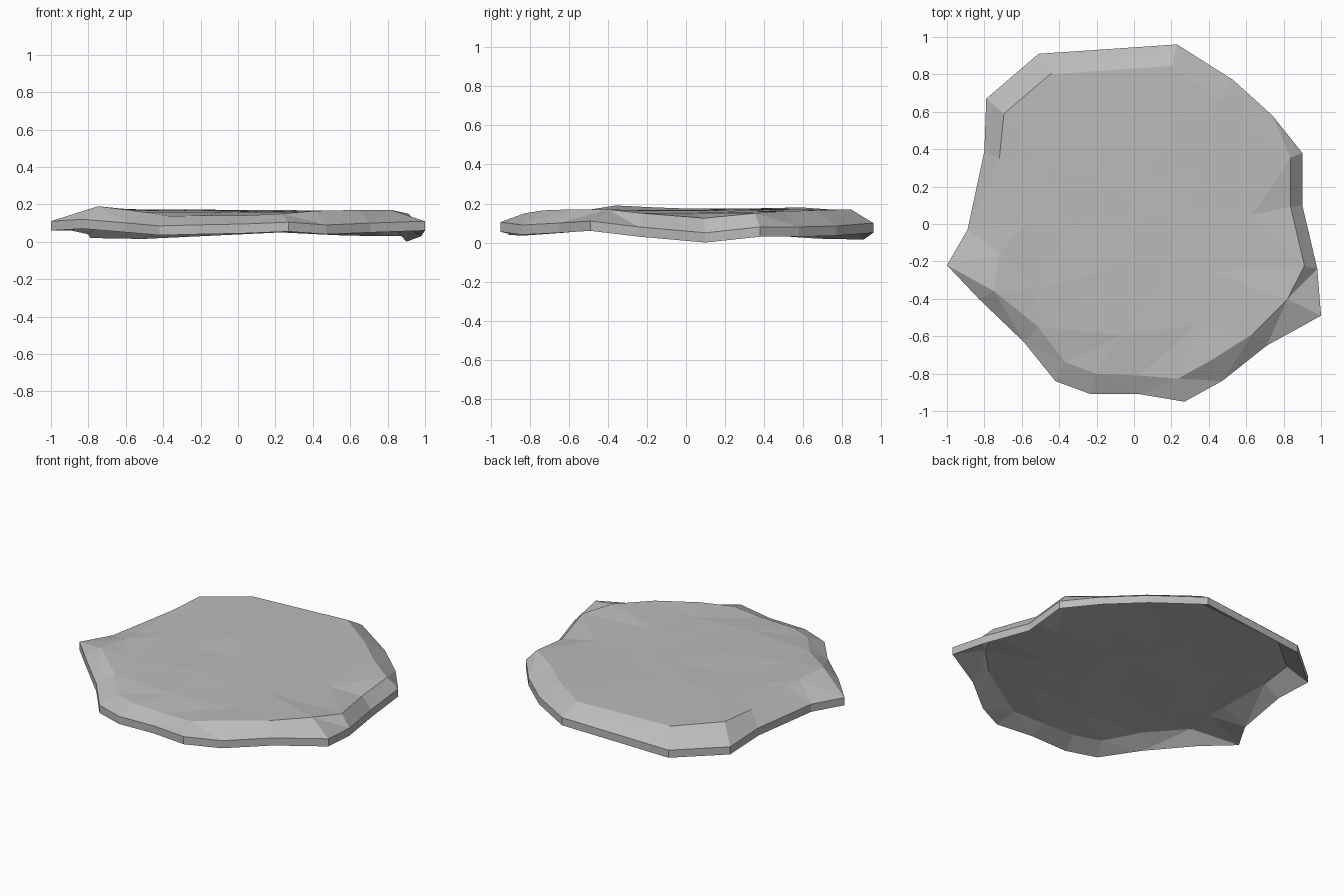
import bpy
import bmesh
import random
from mathutils import Vector
from mathutils.geometry import delaunay_2d_cdt

random.seed(4)

cube = bpy.data.objects.get("Cube")
if cube:
    bpy.data.objects.remove(cube, do_unlink=True)

THICKNESS = 0.05
CROWN = 0.175

# Rim of the slab: x, y, height, then inset scale and height of the top edge
RIM = [
    (.23, .96, .10, .88, .17), (.53, .77, .085, .86, .165),
    (.74, .58, .08, .86, .16), (.9, .38, .08, .93, .15),
    (.9, .1, .05, .93, .125), (.98, -.24, .08, .93, .15),
    (1, -.49, .11, .82, .17), (.71, -.65, .1, .9, .17),
    (.47, -.84, .09, .87, .165), (.27, -.95, .105, .87, .15),
    (.03, -.91, .095, .89, .14), (-.23, -.91, .09, .88, .14),
    (-.42, -.84, .085, .88, .137), (-.59, -.63, .1, .87, .16),
    (-.83, -.4, .12, .9, .19), (-1, -.22, .11, .72, .18),
    (-.89, -.03, .11, .8, .175), (-.8, .39, .09, .9, .175),
    (-.79, .67, .07, .88, .18), (-.51, .91, .065, .88, .165),
]


def stone_material(name, grey):
    mat = bpy.data.materials.new(name)
    mat.use_nodes = True
    colour = (grey, grey, grey, 1)
    mat.diffuse_color = colour
    shader = next(n for n in mat.node_tree.nodes if n.type == 'BSDF_PRINCIPLED')
    shader.inputs["Base Color"].default_value = colour
    return mat


def crown_height(x, y, ring):
    """Blend the height of the nearby top edge into the flat crown."""
    total, weight = CROWN * 12, 12
    for p in ring:
        w = 1 / ((p.x - x) ** 2 + (p.y - y) ** 2 + 0.01)
        total += p.z * w
        weight += w
    return total / weight + random.uniform(-.005, .005)


def ring_edges(start, count):
    return [(start + i, start + (i + 1) % count) for i in range(count)]


# Outer rim and the sloped shoulder inside it, both counter-clockwise
rim = [Vector((x, y, z)) for x, y, z, s, h in reversed(RIM)]
shoulder = [Vector((x * s, y * s, h)) for x, y, z, s, h in reversed(RIM)]

# Irregular facets across the walking surface
facets = []
for row in range(-2, 3):
    for col in range(-2, 3):
        x = col * .29 + random.uniform(-.07, .07) + (row % 2) * .1
        y = row * .29 + random.uniform(-.07, .07)
        if x * x + y * y < .45:
            facets.append(Vector((x, y, crown_height(x, y, shoulder))))

points = rim + shoulder + facets
count = len(rim)
flat, _, triangles, origins, _, _ = delaunay_2d_cdt(
    [p.to_2d() for p in points], ring_edges(count, count),
    [list(range(count))], 1, 1e-5)

# Thin curved shell: the underside follows the top surface
bm = bmesh.new()
verts = []
for p, source in zip(flat, origins):
    z = points[source[0]].z if source else CROWN
    verts.append(bm.verts.new((p.x, p.y, z)))
for tri in triangles:
    bm.faces.new([verts[i] for i in tri])

shell = bmesh.ops.extrude_face_region(bm, geom=bm.faces[:], use_keep_orig=True)
lower = [g for g in shell["geom"] if isinstance(g, bmesh.types.BMVert)]
bmesh.ops.translate(bm, verts=lower, vec=(0, 0, -THICKNESS))
bmesh.ops.recalc_face_normals(bm, faces=bm.faces[:])

mesh = bpy.data.meshes.new("stone_slab")
bm.to_mesh(mesh)
bm.free()
mesh.materials.append(stone_material("grey stone", .5))
slab = bpy.data.objects.new("stone_slab", mesh)
bpy.context.collection.objects.link(slab)
